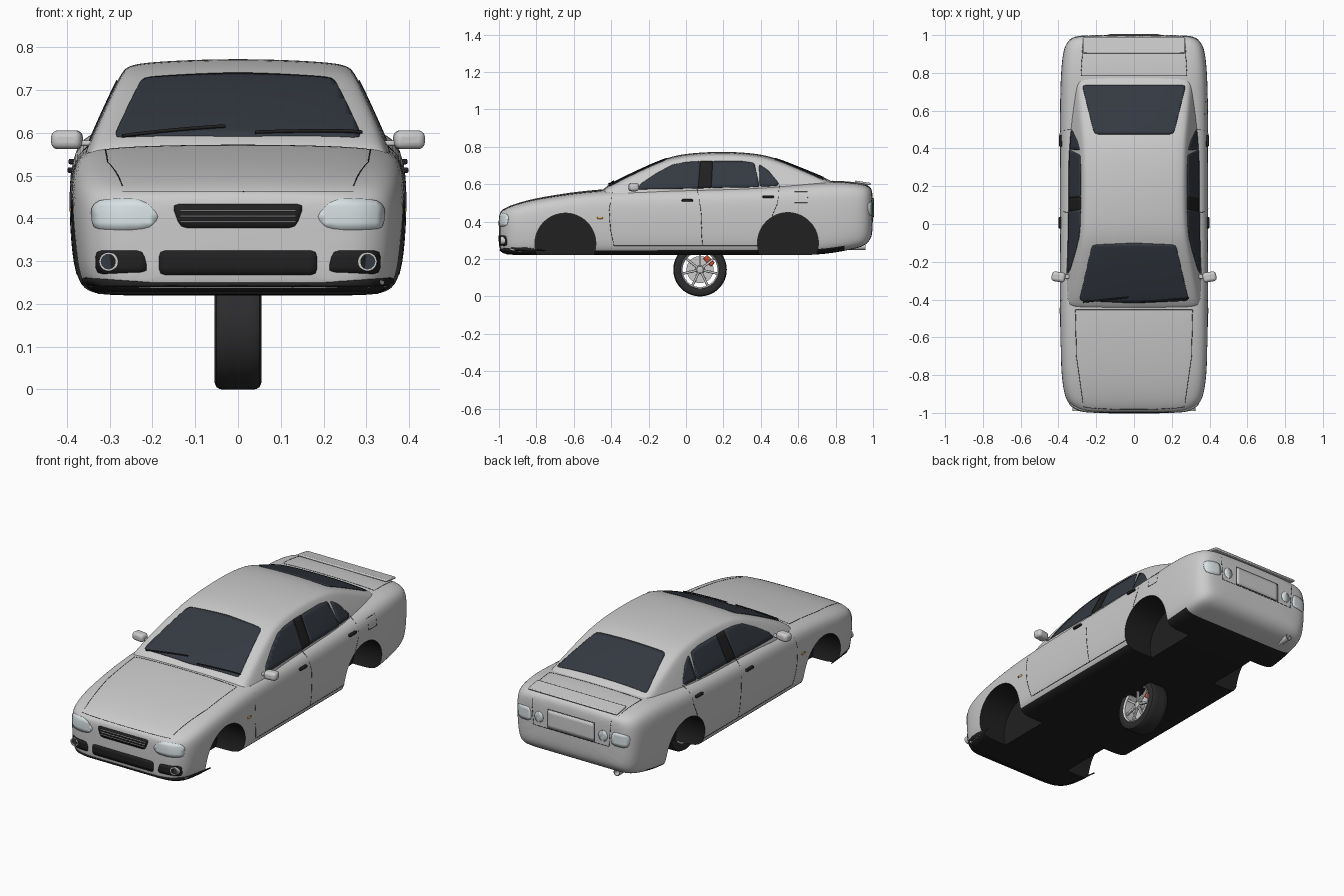
import bpy, bmesh, math
from mathutils import Vector, Matrix
from mathutils.bvhtree import BVHTree

if "Cube" in bpy.data.objects:
    bpy.data.objects.remove(bpy.data.objects["Cube"])


def mat(name, r, g, b):
    m = bpy.data.materials.new(name)
    m.diffuse_color = (r, g, b, 1)
    m.use_nodes = True
    m.node_tree.nodes["Principled BSDF"].inputs["Base Color"].default_value = m.diffuse_color
    return m


PAINT, DARK = mat("paint", .55, .55, .57), mat("dark_trim", .015, .015, .016)
GLASS, LAMP = mat("tinted_glass", .035, .042, .055), mat("clear_lamp", .68, .75, .77)
RED, AMBER, METAL = mat("red", .6, .08, .03), mat("amber", .75, .4, .1), mat("metal", .55, .55, .54)
RUBBER = mat("rubber", .025, .025, .027)


def make(name, verts, faces, m):
    me = bpy.data.meshes.new(name)
    me.from_pydata(verts, [], faces)
    bm = bmesh.new()
    bm.from_mesh(me)
    bmesh.ops.recalc_face_normals(bm, faces=bm.faces)
    bm.to_mesh(me)
    bm.free()
    ob = bpy.data.objects.new(name, me)
    bpy.context.collection.objects.link(ob)
    me.materials.append(m)
    return ob


def active(ob):
    bpy.ops.object.select_all(action='DESELECT')
    ob.select_set(True)
    bpy.context.view_layer.objects.active = ob


def smooth(ob, deg=35):
    active(ob)
    bpy.ops.object.shade_smooth_by_angle(angle=math.radians(deg))


def loft(name, stations, section, levels):
    verts, faces = [], []
    for st in stations:
        half = section(*st[1:])
        ring = half + [(-x, z) for x, z in half[-2:0:-1]]
        verts += [(x, st[0], z) for x, z in ring]
    n, k = len(ring), len(stations)
    for i in range(k - 1):
        for j in range(n):
            a, b = i * n + j, i * n + (j + 1) % n
            faces.append((a, b, b + n, a + n))
    faces += [tuple(range(n)), tuple(range((k - 1) * n, k * n))]
    ob = make(name, verts, faces, PAINT)
    ob.modifiers.new("sub", 'SUBSURF').levels = levels
    active(ob)
    bpy.ops.object.modifier_apply(modifier="sub")
    return ob


# Lower body: station = y, half width, bottom, top
def body_section(w, zb, zt):
    h = zt - zb
    fr = [(0, 0), (.6, 0), (.88, 0), (.955, .09), (.985, .26), (1, .5), (1, .72), (.977, .86),
          (.91, .94), (.78, .98), (.4, .995), (0, 1)]
    return [(w * a, zb + h * b) for a, b in fr]


body = loft("body", [
    (-1, .25, .25, .445), (-.985, .305, .232, .463), (-.95, .35, .224, .482), (-.9, .37, .22, .5),
    (-.8, .385, .22, .527), (-.62, .39, .22, .556), (-.45, .392, .22, .575), (-.2, .393, .22, .583),
    (.2, .393, .22, .59), (.5, .393, .22, .602), (.68, .391, .22, .615), (.8, .387, .234, .621),
    (.9, .378, .254, .612), (.955, .362, .27, .603), (.985, .33, .3, .588), (1, .28, .34, .56)],
    body_section, 2)
# Cabin: station = y, roof height, width scale
def cabin_section(zt, k):
    side = lambda z: k * (.352 - .44 * (z - .57))
    e, m = side(zt - .03), zt * .5 + .232
    return [(0, zt), (.45 * e, zt - .003), (.8 * e, zt - .009), (.94 * e, zt - .017),
            (e, zt - .035), (side(m), m), (side(.5), .5), (0, .5)]


cabin = loft("cabin", [
    (-.46, .56, .95), (-.42, .594, .97), (-.34, .635, .99), (-.22, .692, 1), (-.11, .739, 1),
    (-.03, .76, 1), (.08, .771, 1), (.2, .775, 1), (.32, .77, 1), (.42, .757, .985), (.5, .733, .97),
    (.62, .685, .94), (.73, .64, .91), (.82, .6, .88)], cabin_section, 2)
smooth(cabin)

# Surface lookup for everything laid on the shell
vs, fs = [], []
for ob in (body, cabin):
    o = len(vs)
    vs += [v.co.copy() for v in ob.data.vertices]
    fs += [[o + i for i in p.vertices] for p in ob.data.polygons]
TREE = BVHTree.FromPolygons(vs, fs)
RAYS = {'R': lambda a, b: ((3, a, b), (-1, 0, 0)), 'L': lambda a, b: ((-3, a, b), (1, 0, 0)),
        'F': lambda a, b: ((a, -3, b), (0, 1, 0)), 'B': lambda a, b: ((a, 3, b), (0, -1, 0)),
        'T': lambda a, b: ((a, b, 3), (0, 0, -1))}


def hit(view, a, b, off):
    o, d = map(Vector, RAYS[view](a, b))
    p, n, _, _ = TREE.ray_cast(o, d)
    if p is None:
        return None
    return p + (n if n.dot(d) < 0 else -n) * off


def panel(name, view, pts, m, r=.015, off=.003):
    pts = [Vector((a, b, 0)) for a, b in pts]
    bm, out = bmesh.new(), []
    for i, p in enumerate(pts):
        d0, d1 = pts[i - 1] - p, pts[(i + 1) % len(pts)] - p
        a = p + d0.normalized() * min(r, d0.length * .45)
        b = p + d1.normalized() * min(r, d1.length * .45)
        out += [a, a * .25 + p * .5 + b * .25, b]
    bm.faces.new([bm.verts.new(p) for p in out])
    for ax in (0, 1):
        lo, hi = min(p[ax] for p in out), max(p[ax] for p in out)
        n = max(2, int((hi - lo) / .018))
        for i in range(1, n):
            co = Vector((0, 0, 0))
            co[ax] = lo + (hi - lo) * i / n
            bmesh.ops.bisect_plane(bm, geom=bm.verts[:] + bm.edges[:] + bm.faces[:],
                                   plane_co=co, plane_no=(1 - ax, ax, 0))
    lost = []
    for v in bm.verts:
        p = hit(view, v.co.x, v.co.y, off)
        if p is None:
            lost.append(v)
        else:
            v.co = p
    bmesh.ops.delete(bm, geom=lost, context='VERTS')
    bm.normal_update()
    d = Vector(RAYS[view](0, 0)[1])
    if sum(f.normal.dot(d) for f in bm.faces) > 0:
        bmesh.ops.reverse_faces(bm, faces=bm.faces)
    me = bpy.data.meshes.new(name)
    bm.to_mesh(me)
    bm.free()
    me.materials.append(m)
    ob = bpy.data.objects.new(name, me)
    bpy.context.collection.objects.link(ob)
    smooth(ob)
    s = ob.modifiers.new("thick", 'SOLIDIFY')
    s.thickness, s.offset = off + .003, -1


def seam(name, view, pts, m=DARK, rad=.0013, off=0):
    line = []
    for (a, b), (c, d) in zip(pts, pts[1:]):
        n = max(1, int(math.hypot(c - a, d - b) / .025))
        line += [hit(view, a + (c - a) * t / n, b + (d - b) * t / n, off) for t in range(n + 1)]
    line = [p for p in line if p]
    cu = bpy.data.curves.new(name, 'CURVE')
    cu.dimensions, cu.bevel_depth, cu.bevel_resolution = '3D', rad, 0
    sp = cu.splines.new('POLY')
    sp.points.add(len(line) - 1)
    for q, p in zip(sp.points, line):
        q.co = (*p, 1)
    cu.materials.append(m)
    bpy.context.collection.objects.link(bpy.data.objects.new(name, cu))


def box(name, loc, size, m, bev=.004, seg=2, rot=(0, 0, 0)):
    bpy.ops.mesh.primitive_cube_add(size=1, location=loc, rotation=rot)
    ob = bpy.context.object
    ob.name, ob.scale = name, size
    bpy.ops.object.transform_apply(location=False, rotation=False)
    ob.data.materials.append(m)
    b = ob.modifiers.new("bevel", 'BEVEL')
    b.width, b.segments = bev, seg
    smooth(ob, 50)
    return ob


def lathe(name, profile, m, centre, axis='X', n=48):
    k, verts = len(profile), []
    for i in range(n):
        c, s = math.cos(2 * math.pi * i / n), math.sin(2 * math.pi * i / n)
        verts += [(a, r * c, r * s) if axis == 'X' else (r * c, a, r * s) for a, r in profile]
    faces = [(i * k + j, i * k + (j + 1) % k, (i + 1) % n * k + (j + 1) % k, (i + 1) % n * k + j)
             for i in range(n) for j in range(k)]
    ob = make(name, verts, faces, m)
    ob.location = centre
    smooth(ob)


# Dark floor, then wheel arches cut out of the body
body.data.materials.append(DARK)
for p in body.data.polygons:
    if p.normal.z < -.6 and p.center.y < .84:
        p.material_index = 1
for y, z in ((-.645, .282), (.545, .285)):
    for s in (1, -1):
        bpy.ops.mesh.primitive_cylinder_add(vertices=64, radius=.163, depth=.3,
                                            location=(s * .36, y, z), rotation=(0, math.pi / 2, 0))
        cut = bpy.context.object
        cut.data.materials.append(DARK)
        b = body.modifiers.new("arch", 'BOOLEAN')
        b.operation, b.object, b.solver, b.material_mode = 'DIFFERENCE', cut, 'EXACT', 'TRANSFER'
        active(body)
        bpy.ops.object.modifier_apply(modifier="arch")
        bpy.data.objects.remove(cut)
smooth(body)

# Front and rear glass
panel("windscreen", 'T', [(-.29, -.405), (0, -.418), (.29, -.405), (.222, -.11), (0, -.1), (-.222, -.11)], GLASS, .02)
panel("rear_window", 'T', [(-.275, .735), (-.21, .475), (.21, .475), (.275, .735)], GLASS, .02)
seam("wiper_left", 'T', [(-.27, -.41), (-.03, -.385)], DARK, .004, .007)
seam("wiper_right", 'T', [(.04, -.41), (.29, -.39)], DARK, .004, .007)

# Nose: grille, intakes, valance
panel("valance", 'F', [(-.355, .226), (.355, .226), (.365, .262), (.2, .25), (-.2, .25), (-.365, .262)], DARK, .01)
panel("grille", 'F', [(-.155, .433), (-.135, .378), (.135, .378), (.155, .433)], DARK)
for z in (.392, .405, .418):
    seam("grille_slat", 'F', [(-.135, z), (.135, z)], METAL, .0018, .004)
panel("lower_intake", 'F', [(-.185, .268), (.185, .268), (.185, .325), (-.185, .325)], DARK)

# Tail: plate, boot lid lines, lip, exhaust
panel("plate_panel", 'B', [(-.14, .425), (.14, .425), (.14, .525), (-.14, .525)], PAINT, .012, .006)
seam("plate_line", 'B', [(-.142, .423), (.142, .423), (.142, .527), (-.142, .527), (-.142, .423)], off=.002)
seam("boot_lower_line", 'B', [(-.24, .56), (-.23, .42), (.23, .42), (.24, .56)])
seam("boot_front_line", 'T', [(-.28, .785), (.28, .785)])
box("boot_lip", (0, .945, .607), (.54, .085, .012), PAINT, .005, 2, (math.radians(-9), 0, 0))
lathe("exhaust_pipe", [(.8, .018), (.96, .018), (.96, .014), (.8, .014)], METAL, (-.25, 0, .266), 'Y', 24)

# Bonnet lines
seam("bonnet_front_line", 'F', [(-.27, .463), (.27, .463)])
seam("bonnet_rear_line", 'T', [(-.31, -.455), (.31, -.455)])

# Both sides
for s, V, tag in ((1, 'R', "right"), (-1, 'L', "left")):
    panel("front_side_window_" + tag, V, [(-.262, .572), (-.24, .603), (-.15, .662), (-.07, .704),
                                         (.0, .717), (.078, .722), (.065, .577)], GLASS, .01)
    panel("door_pillar_" + tag, V, [(.06, .577), (.076, .722), (.145, .722), (.135, .58)], DARK, .004, .002)
    panel("rear_side_window_" + tag, V, [(.135, .58), (.143, .722), (.3, .722), (.365, .712), (.393, .585)], GLASS, .01)
    panel("quarter_window_" + tag, V, [(.395, .587), (.39, .706), (.44, .672), (.497, .603), (.485, .59)], GLASS, .01)
    seam("front_door_line_" + tag, V, [(-.395, .555), (-.41, .47), (-.405, .36), (-.385, .27), (.39, .27)])
    seam("middle_door_line_" + tag, V, [(.06, .575), (.08, .46), (.087, .27)])
    seam("rear_door_line_" + tag, V, [(.5, .595), (.49, .5), (.46, .43)])
    for y, z in ((.007, .512), (.44, .532)):
        p = hit(V, y, z, .004)
        box("door_handle_" + tag, p, (.016, .06, .013), DARK, .004)
    panel("indicator_" + tag, V, [(-.475, .415), (-.445, .415), (-.445, .425), (-.475, .425)], AMBER, .003, .002)
    seam("bonnet_side_line_" + tag, 'T', [(s * .31, -.455), (s * .305, -.7), (s * .27, -.945)])
    seam("boot_side_line_" + tag, 'T', [(s * .28, .785), (s * .27, .97)])
    panel("headlamp_" + tag, 'F', [(s * .182, .405), (s * .205, .378), (s * .26, .372), (s * .338, .376),
                                  (s * .343, .425), (s * .325, .442), (s * .25, .448), (s * .215, .438)], LAMP)
    panel("fog_pocket_" + tag, 'F', [(s * .21, .275), (s * .33, .27), (s * .332, .325), (s * .222, .325)], DARK)
    p = hit('F', s * .303, .299, 0)
    lathe("fog_lamp_ring_" + tag, [(-.012, .017), (-.012, .022), (.015, .022), (.015, .017)], METAL, p, 'Y', 24)
    lathe("fog_lamp_" + tag, [(-.005, 0), (-.005, .017), (.01, .017), (.01, 0)], GLASS, p, 'Y', 24)
    panel("tail_lamp_" + tag, 'B', [(s * .24, .435), (s * .335, .43), (s * .345, .5), (s * .25, .51)], LAMP, .025)
    panel("reverse_lamp_" + tag, 'B', [(s * .195 + .028 * math.cos(a * math.pi / 4), .47 + .032 * math.sin(a * math.pi / 4))
                                      for a in range(8)], LAMP, .01)
    box("mirror_arm_" + tag, (s * .35, -.277, .576), (.06, .025, .012), PAINT, .004)
    box("mirror_" + tag, (s * .4, -.28, .584), (.072, .052, .044), PAINT, .016, 4, (0, 0, s * .15))
seam("fuel_lid_line", 'R', [(.58, .5), (.65, .5), (.65, .56), (.58, .56), (.58, .5)])

# Single wheel on the centreline, outer face to the right
C = Vector((0, .075, .143))
half = [(.049, .1), (.055, .113), (.0545, .128), (.05, .138), (.042, .1425), (.02, .143)]
lathe("tyre", half + [(-x, r) for x, r in reversed(half)], RUBBER, C, n=64)
lathe("rim", [(.049, .103), (.053, .1), (.046, .093), (-.049, .093), (-.049, .103)], METAL, C, n=64)
lathe("brake_disc", [(.008, 0), (.008, .072), (-.002, .072), (-.002, 0)], METAL, C)
lathe("hub", [(.044, 0), (.042, .017), (.034, .024), (-.03, .024), (-.03, 0)], METAL, C, n=32)
for i in range(7):
    a = 2 * math.pi * i / 7 + math.pi / 2
    box("spoke", C + Vector((.036, .057 * math.cos(a), .057 * math.sin(a))), (.013, .08, .013), METAL, .003, 2, (a, 0, 0))
a = math.radians(45)
box("brake_caliper", C + Vector((.008, .068 * math.cos(a), .068 * math.sin(a))), (.034, .03, .06), RED, .006, 2, (a, 0, 0))
